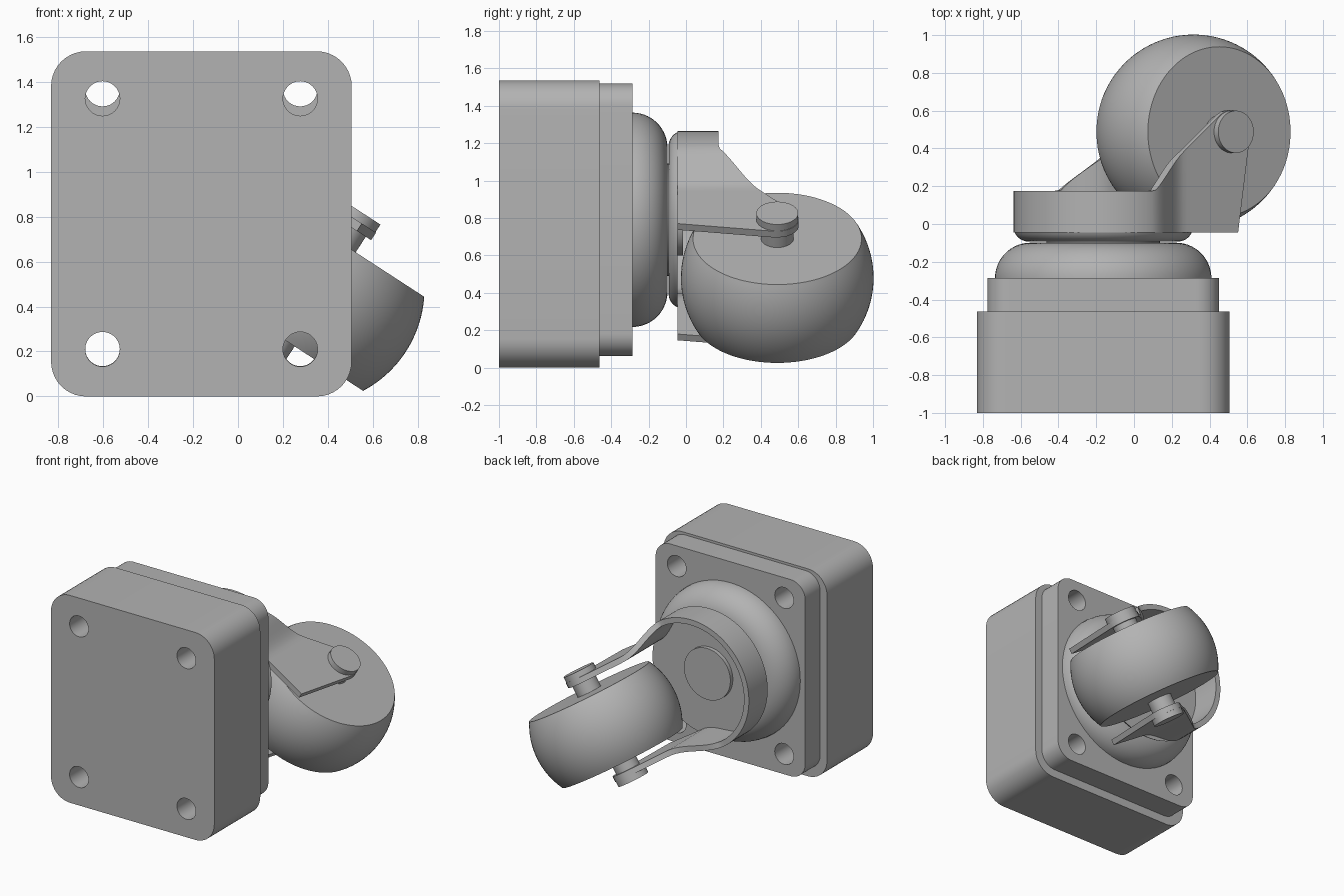
import bpy, bmesh
from math import sin, cos, pi, sqrt, radians
from mathutils import Matrix, Vector

cube = bpy.data.objects.get("Cube")
if cube:
    bpy.data.objects.remove(cube)

grey = bpy.data.materials.new("plain_grey")
grey.use_nodes = True
grey.diffuse_color = (0.45, 0.45, 0.45, 1)
grey.node_tree.nodes["Principled BSDF"].inputs["Base Color"].default_value = grey.diffuse_color


def activate(ob):
    bpy.ops.object.select_all(action='DESELECT')
    ob.select_set(True)
    bpy.context.view_layer.objects.active = ob


def finish(ob):
    if not ob.data.materials:
        ob.data.materials.append(grey)
    activate(ob)
    bpy.ops.object.shade_smooth_by_angle(angle=radians(32))


def add_mesh(name, bm, matrix):
    me = bpy.data.meshes.new(name)
    bm.to_mesh(me)
    bm.free()
    ob = bpy.data.objects.new(name, me)
    bpy.context.collection.objects.link(ob)
    ob.matrix_world = matrix
    return ob


def lathe(name, profile, matrix, steps=64):
    """Spin (radius, height) points around local z; ends are capped on the axis."""
    bm = bmesh.new()
    pts = [(0, profile[0][1])] + profile + [(0, profile[-1][1])]
    vs = [bm.verts.new((r, 0, h)) for r, h in pts]
    es = [bm.edges.new(p) for p in zip(vs, vs[1:])]
    bmesh.ops.spin(bm, geom=vs + es, cent=(0, 0, 0), axis=(0, 0, 1),
                   angle=2 * pi, steps=steps, use_merge=True)
    bmesh.ops.remove_doubles(bm, verts=bm.verts, dist=1e-5)
    bmesh.ops.recalc_face_normals(bm, faces=bm.faces)
    finish(add_mesh(name, bm, matrix))


def arc(cx, cy, r, a0, a1, n=10):
    return [(cx + r * cos(radians(a0 + (a1 - a0) * i / n)),
             cy + r * sin(radians(a0 + (a1 - a0) * i / n))) for i in range(n + 1)]


def plate(name, hx, hz, corner, hole_x, hole_z, y0, y1, cz):
    """Rounded rectangle with four through holes, extruded along y."""
    cu = bpy.data.curves.new(name, 'CURVE')
    cu.dimensions, cu.fill_mode, cu.extrude = '2D', 'BOTH', (y1 - y0) / 2
    ix, iz = hx - corner, hz - corner
    loops = [[p for k, (sx, sz) in enumerate([(1, 1), (-1, 1), (-1, -1), (1, -1)])
              for p in arc(sx * ix, sz * iz, corner, 90 * k, 90 * k + 90)]]
    loops += [arc(sx * hole_x, sz * hole_z, 0.077, 0, 360, 40)[:-1]
              for sx in (-1, 1) for sz in (-1, 1)]
    for pts in loops:
        sp = cu.splines.new('POLY')
        sp.points.add(len(pts) - 1)
        sp.use_cyclic_u = True
        for q, (x, y) in zip(sp.points, pts):
            q.co = (x, y, 0, 1)
    ob = bpy.data.objects.new(name, cu)
    bpy.context.collection.objects.link(ob)
    ob.matrix_world = Matrix.Translation((AXIS_X, (y0 + y1) / 2, cz)) @ Matrix.Rotation(pi / 2, 4, 'X')
    activate(ob)
    bpy.ops.object.convert(target='MESH')
    ob = bpy.context.object
    bm = bmesh.new()
    bm.from_mesh(ob.data)
    bmesh.ops.remove_doubles(bm, verts=bm.verts, dist=1e-5)
    bmesh.ops.recalc_face_normals(bm, faces=bm.faces)
    bm.to_mesh(ob.data)
    bm.free()
    finish(ob)


AXIS_X, AXIS_Z = -0.163, 0.79

# Mounting block and top plate
plate("mounting_block", 0.669, 0.768, 0.155, 0.44, 0.558, -1.0, -0.462, 0.768)
plate("top_plate", 0.613, 0.728, 0.12, 0.44, 0.578, -0.462, -0.287, AXIS_Z)

# Swivel frame: local x runs towards the wheel, local z along the swivel axis
turn = radians(33)
swivel = Matrix(((cos(turn), -sin(turn), 0, AXIS_X), (0, 0, 1, 0),
                 (-sin(turn), -cos(turn), 0, AXIS_Z), (0, 0, 0, 1)))

# Bearing dome, neck, fork floor and king pin
lathe("bearing_dome", [(0.573, -0.29)] + arc(0.385, -0.287, 0.188, 0, 90, 14), swivel)
lathe("swivel_neck", [(0.3, -0.12), (0.3, -0.08)], swivel)
lathe("fork_floor", [(0.395 + x, h) for x, h in arc(0, -0.013, 0.08, -90, -23, 8)], swivel)
lathe("king_pin", [(0.19, -0.07), (0.19, -0.015)], swivel)

# Fork wall: half ring behind, legs that bend inwards and end round the axle
WHEEL_S, WHEEL_H, TIP = 0.57, 0.488, 0.115
RING, LEG = 0.475, 0.372


def leg_side(s):
    t = min(s / 0.275, 1)
    return RING + (LEG - RING) * t * t * (3 - 2 * t)


def leg_top(s):
    if s > WHEEL_S - 0.08:
        return WHEEL_H + sqrt(max(TIP ** 2 - (s - WHEEL_S) ** 2, 0))
    rim, join = 0.175, WHEEL_H + sqrt(TIP ** 2 - 0.08 ** 2)
    return max(rim, rim + (join - rim) * (s - 0.02) / (WHEEL_S - 0.1))


def leg_bottom(s):
    return -0.045 + max(0, s - 0.61) / 0.075 * 0.515


end = WHEEL_S + TIP
leg = [end * i / 26 for i in range(1, 25)] + [end - 0.03, end - 0.012, end - 0.004, end]
leg = sorted(set(leg + [0.61]))
stations = [(s, leg_side(s)) for s in reversed(leg)]
stations += arc(0, 0, RING, 90, 270, 40)
stations += [(s, -leg_side(s)) for s in leg]
bm = bmesh.new()
cols = [(bm.verts.new((s, a, leg_bottom(s))), bm.verts.new((s, a, leg_top(s)))) for s, a in stations]
for (l0, h0), (l1, h1) in zip(cols, cols[1:]):
    bm.faces.new((l0, l1, h1, h0))
fork = add_mesh("fork_wall", bm, swivel)
solid = fork.modifiers.new("thickness", 'SOLIDIFY')
solid.thickness, solid.offset = 0.04, -1
activate(fork)
bpy.ops.object.convert(target='MESH')
finish(bpy.context.object)

# Wheel, axle and bolt heads
hub = swivel @ Matrix.Translation((WHEEL_S, 0, WHEEL_H)) @ Matrix.Rotation(pi / 2, 4, 'X')
lathe("wheel", arc(0, 0, 0.515, -29, 29, 24), hub, 96)
lathe("axle", [(0.087, -0.38), (0.087, 0.38)], hub)
for side, z in (("right", -1), ("left", 1)):
    lathe(side + "_bolt_head", [(0.112, z * 0.368), (0.112, z * 0.413)], hub)
